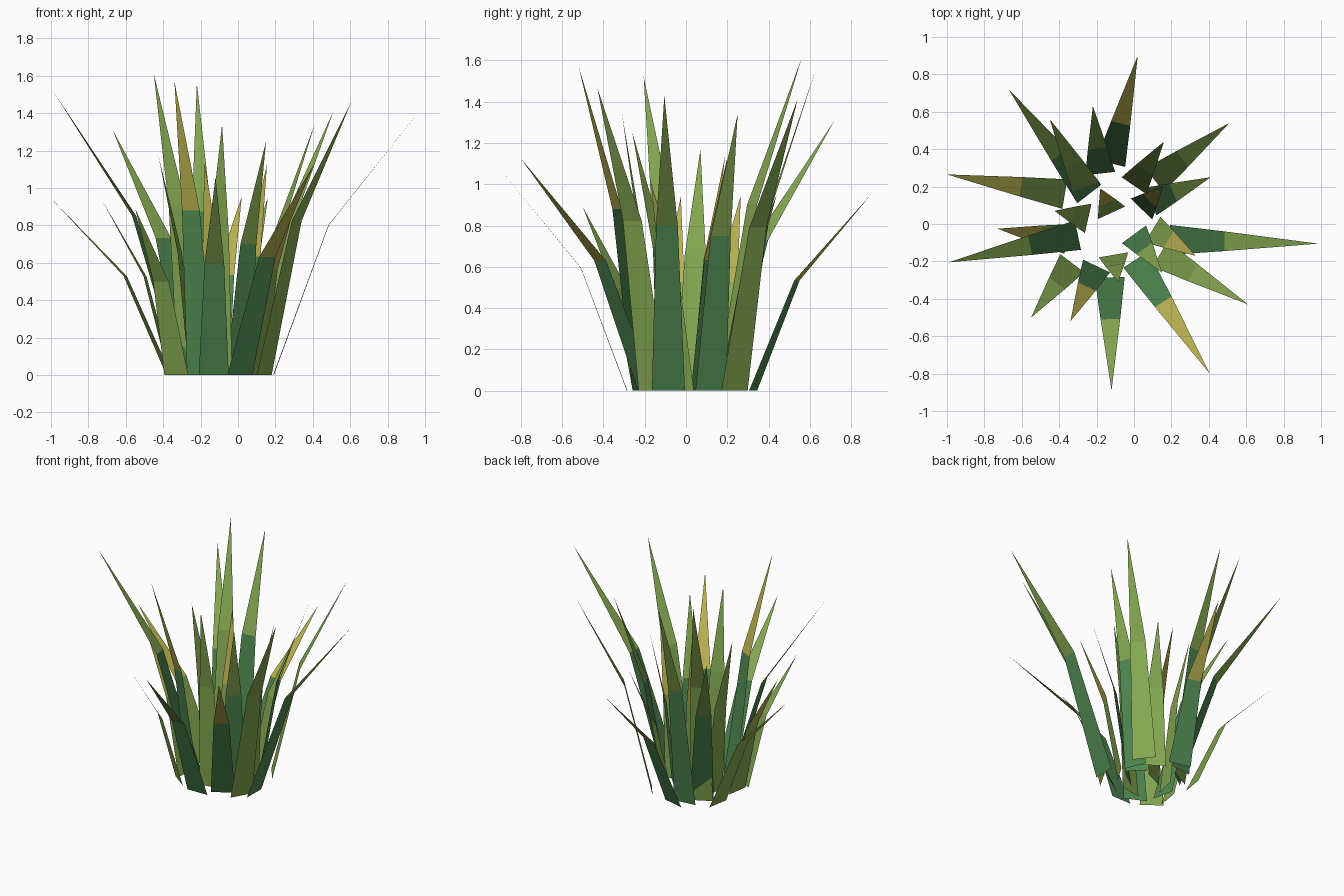
import bpy
import bmesh
from mathutils import Vector

cube = bpy.data.objects.get("Cube")
if cube:
    bpy.data.objects.remove(cube, do_unlink=True)


def make_material(name, colour):
    mat = bpy.data.materials.new(name)
    mat.use_nodes = True
    rgba = (*colour, 1.0)
    mat.diffuse_color = rgba
    mat.node_tree.nodes["Principled BSDF"].inputs["Base Color"].default_value = rgba
    return mat


LEAF = make_material("leaf_green", (0.24, 0.40, 0.085))
DEEP = make_material("deep_green", (0.076, 0.24, 0.08))
STRAW = make_material("straw_yellow", (0.48, 0.43, 0.08))

BASE_WIDTH = 0.16
FOLD_WIDTH = 0.105
FOLD_OUT = 0.37      # share of the outward reach at the fold
FOLD_UP = 0.56       # share of the height at the fold


def make_blade(name, root, tip, lower, upper):
    """Flat blade: a tapering lower panel and a pointed upper panel."""
    root = Vector((*root, 0.0))
    tip = Vector(tip)
    reach = tip - root
    fold = root + Vector((reach.x * FOLD_OUT, reach.y * FOLD_OUT, reach.z * FOLD_UP))
    side = Vector((-reach.y, reach.x, 0.0)).normalized()

    bm = bmesh.new()
    low_a, low_b = (bm.verts.new(root + side * BASE_WIDTH * s) for s in (0.5, -0.5))
    mid_a, mid_b = (bm.verts.new(fold + side * FOLD_WIDTH * s) for s in (0.5, -0.5))
    point = bm.verts.new(tip)
    bm.faces.new((low_a, low_b, mid_b, mid_a))
    bm.faces.new((mid_a, mid_b, point)).material_index = 1

    mesh = bpy.data.meshes.new(name)
    bm.to_mesh(mesh)
    bm.free()
    mesh.materials.append(lower)
    mesh.materials.append(upper)
    blade = bpy.data.objects.new(name, mesh)
    bpy.context.collection.objects.link(blade)


# Each blade is a root (x, y) and a tip (x, y, z)
plain_blades = [
    ((-0.25, 0.18), (-0.45, 0.56, 1.61)),
    ((0.11, 0.235), (0.51, 0.54, 1.41)),
    ((0.0, 0.205), (0.16, 0.44, 0.95)),
    ((-0.33, -0.21), (-0.55, -0.5, 0.89)),
    ((0.14, -0.16), (0.61, -0.43, 1.47)),
    ((-0.11, -0.165), (-0.085, -0.31, 1.34)),
    ((-0.245, 0.03), (-0.425, 0.07, 1.17)),
]
deep_root_blades = [
    ((-0.24, 0.16), (-0.67, 0.72, 1.31)),
    ((-0.18, 0.27), (-0.22, 0.63, 1.56)),
    ((0.09, 0.12), (0.41, 0.25, 1.34)),
    ((-0.3, -0.06), (-0.99, -0.205, 1.52)),
    ((-0.13, -0.285), (-0.12, -0.89, 1.06)),
    ((0.19, -0.085), (0.985, -0.105, 1.43)),
    ((0.0, -0.055), (0.15, -0.26, 1.25)),
]
straw_tip_blades = [
    ((-0.37, 0.16), (-1.0, 0.265, 0.945)),
    ((-0.36, -0.08), (-0.73, -0.025, 0.94)),
    ((0.1, -0.03), (0.33, -0.17, 1.01)),
    ((-0.12, 0.06), (-0.18, 0.19, 1.14)),
]
straw_tip_deep_root_blades = [
    ((-0.125, 0.325), (0.02, 0.9, 0.955)),
    ((-0.2, -0.225), (-0.34, -0.52, 1.57)),
    ((0.01, -0.19), (0.405, -0.8, 1.125)),
    ((0.04, 0.08), (0.155, 0.2, 1.13)),
]

# Build the tuft, one group of colouring at a time
groups = [
    ("plain_blade", plain_blades, LEAF, LEAF),
    ("deep_root_blade", deep_root_blades, DEEP, LEAF),
    ("straw_tip_blade", straw_tip_blades, LEAF, STRAW),
    ("straw_tip_deep_root_blade", straw_tip_deep_root_blades, DEEP, STRAW),
]
for label, blades, lower, upper in groups:
    for number, (root, tip) in enumerate(blades, start=1):
        make_blade(f"{label}_{number}", root, tip, lower, upper)
